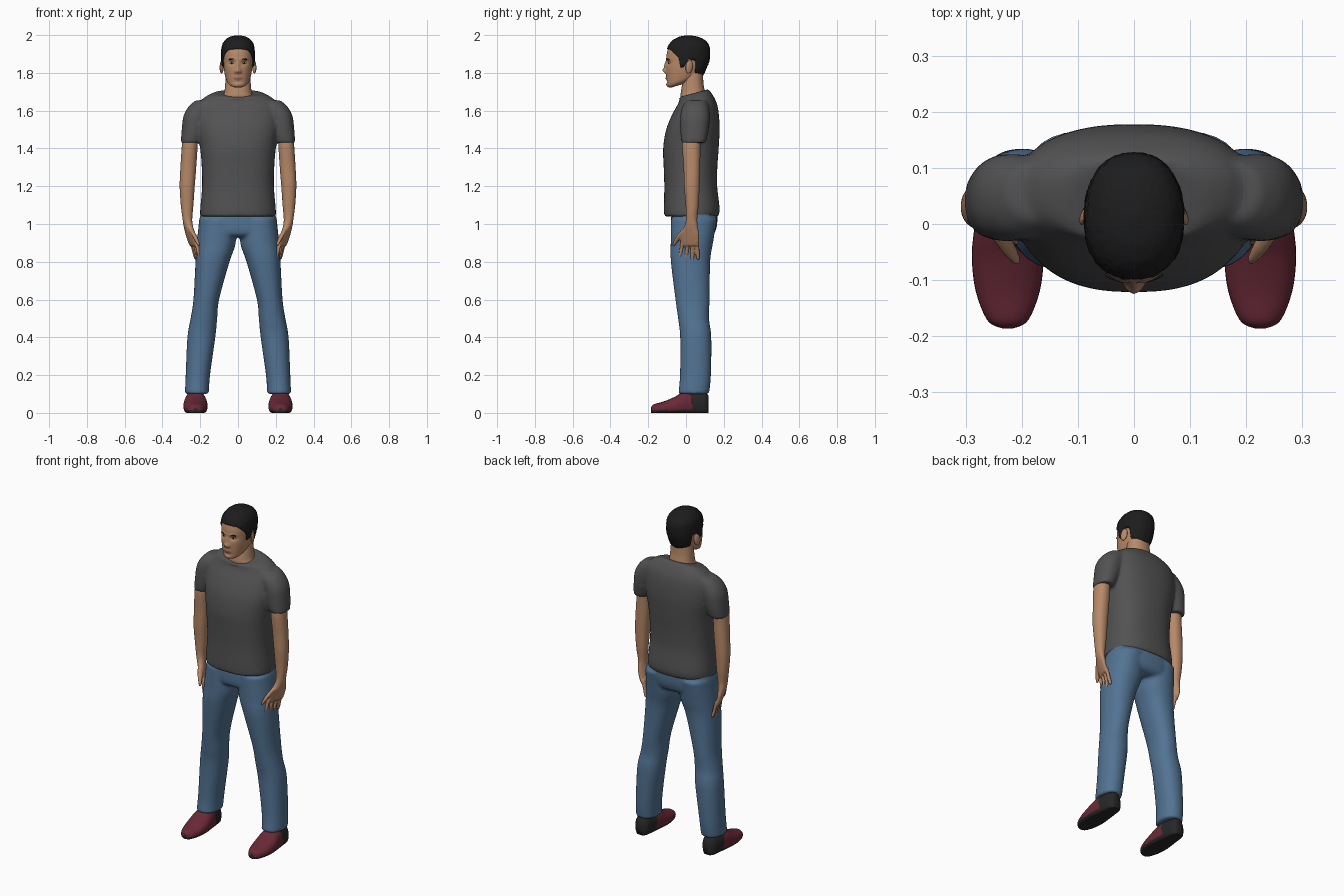
import bpy, bmesh, math, random
from mathutils import Vector

random.seed(4)
if "Cube" in bpy.data.objects:
    bpy.data.objects.remove(bpy.data.objects["Cube"])


def material(name, r, g, b):
    m = bpy.data.materials.new(name)
    m.use_nodes = True
    m.diffuse_color = (r, g, b, 1)
    bsdf = m.node_tree.nodes["Principled BSDF"]
    bsdf.inputs["Base Color"].default_value = (r, g, b, 1)
    bsdf.inputs["Roughness"].default_value = 0.8
    return m


SKIN = material("skin", 0.47, 0.25, 0.14)
LIPS = material("lips", 0.33, 0.14, 0.09)
SHIRT = material("charcoal cotton", 0.085, 0.085, 0.085)
DENIM = material("blue denim", 0.085, 0.17, 0.29)
SHOE = material("burgundy leather", 0.14, 0.022, 0.036)
SOLE = material("dark rubber", 0.02, 0.02, 0.02)
HAIR = material("black hair", 0.012, 0.012, 0.012)
WHITE = material("eye white", 0.55, 0.52, 0.48)


def spline(rows, steps):
    """Catmull-Rom through section rows: z, x0, x1, y0, y1, tilt, shear."""
    rows = [tuple(r) + (0,) * (7 - len(r)) for r in rows]
    out = []
    for i in range(len(rows) - 1):
        a, b, c, d = (rows[min(max(k, 0), len(rows) - 1)] for k in range(i - 1, i + 3))
        for s in range(steps):
            t = s / steps
            out.append([0.5 * (2 * q + (r - p) * t + (2 * p - 5 * q + 4 * r - u) * t * t
                               + (3 * q - p - 3 * r + u) * t ** 3) for p, q, r, u in zip(a, b, c, d)])
    return out + [list(rows[-1])]


def section_point(row, angle, power):
    """Point on a rounded section; angle zero faces the front."""
    z, x0, x1, y0, y1, tilt, shear = row
    s, c = math.sin(angle), -math.cos(angle)
    dx = (x1 - x0) / 2 * math.copysign(abs(s) ** (2 / power), s)
    dy = (y1 - y0) / 2 * math.copysign(abs(c) ** (2 / power), c)
    return Vector(((x0 + x1) / 2 + dx + shear * dy, (y0 + y1) / 2 + dy, z + tilt * dy))


def skin_rings(bm, rings):
    rings = [[bm.verts.new(p) for p in ring] for ring in rings]
    n = len(rings[0])
    for lo, hi in zip(rings, rings[1:]):
        for k in range(n):
            bm.faces.new((lo[k], lo[(k + 1) % n], hi[(k + 1) % n], hi[k]))
    bm.faces.new(rings[0][::-1])
    bm.faces.new(rings[-1])


def loft(bm, rows, side=1, seg=32, power=2.2, steps=5, fit=None):
    rings = []
    for row in spline(rows, steps):
        ring = [section_point(row, 2 * math.pi * k / seg, power) for k in range(seg)]
        ring = [fit(p) if fit else p for p in ring]
        rings.append([Vector((p.x * side, p.y, p.z)) for p in ring])
    skin_rings(bm, rings)


def finish(bm, name, *mats, voxel=0, smooth=4):
    bmesh.ops.recalc_face_normals(bm, faces=bm.faces[:])
    for f in bm.faces:
        f.smooth = True
    me = bpy.data.meshes.new(name)
    bm.to_mesh(me)
    bm.free()
    ob = bpy.data.objects.new(name, me)
    bpy.context.collection.objects.link(ob)
    for m in mats:
        me.materials.append(m)
    if voxel:
        fuse = ob.modifiers.new("Fuse", "REMESH")
        fuse.mode, fuse.voxel_size, fuse.use_smooth_shade = "VOXEL", voxel, True
        relax = ob.modifiers.new("Relax", "SMOOTH")
        relax.factor, relax.iterations = 0.5, smooth
    return ob


def ellipsoid(name, mat, loc, scale, turn=(0, 0, 0)):
    bm = bmesh.new()
    bmesh.ops.create_uvsphere(bm, u_segments=20, v_segments=12, radius=1)
    ob = finish(bm, name, mat)
    ob.location, ob.scale, ob.rotation_euler = loc, scale, turn
    return ob


def centred(rows):
    return [(r[0], -r[1]) + tuple(r[1:]) for r in rows]


# T-shirt: torso and two short sleeves fused together
bm = bmesh.new()
loft(bm, centred([(1.04, .2, -.115, .17), (1.08, .2, -.117, .178), (1.2, .19, -.115, .165),
                  (1.3, .192, -.118, .166), (1.4, .2, -.121, .173), (1.5, .215, -.105, .178),
                  (1.58, .215, -.073, .174), (1.63, .205, -.05, .163, .08),
                  (1.667, .18, -.035, .143, .15), (1.69, .13, -.038, .122, .25),
                  (1.692, .085, -.03, .11, .28)]), seg=48, power=2.4)
for side in (1, -1):
    loft(bm, [(1.43, .203, .303, -.025, .105), (1.5, .17, .298, -.03, .12), (1.57, .15, .289, -.03, .125),
              (1.62, .12, .263, -.02, .12), (1.655, .1, .225, .005, .11)], side)
finish(bm, "t_shirt", SHIRT, voxel=.009)

# Jeans: hips and two legs fused together
bm = bmesh.new()
loft(bm, centred([(1.08, .19, -.075, .165), (1.0, .208, -.08, .165), (.95, .2, -.075, .15),
                  (.93, .15, -.05, .12)]), seg=48, power=2.4)
for side in (1, -1):
    loft(bm, [(1.03, .01, .205, -.08, .165), (.9, .012, .218, -.081, .143), (.8, .045, .225, -.08, .128),
              (.6, .1, .236, -.056, .125), (.5, .11, .251, -.042, .122), (.4, .12, .268, -.031, .134),
              (.2, .148, .277, -.032, .132), (.1, .154, .281, -.041, .122)], side)
finish(bm, "jeans", DENIM, voxel=.009)


# Shoes: sections run from toe to heel, flattened underneath
def lay_flat(p):
    return Vector((p.x, p.z, max(p.y, 0)))


for side, label in ((1, "left"), (-1, "right")):
    bm = bmesh.new()
    shape = [(-.186, .01, .028), (-.172, .036, .045), (-.12, .057, .06), (-.06, .064, .085),
             (-.01, .06, .113), (.05, .052, .12), (.1, .043, .11), (.12, .025, .09)]
    loft(bm, [(y, .225 - w, .225 + w, -.2 * h, h) for y, w, h in shape], side, steps=8, fit=lay_flat)
    for f in bm.faces:
        c = f.calc_center_median()
        f.material_index = int(c.z < .014 or c.y > .045 - .25 * c.z)
    finish(bm, label + "_shoe", SHOE, SOLE)

    # Arm, palm, fingers and thumb
    bm = bmesh.new()
    loft(bm, [(1.5, .215, .285, .0, .09), (1.43, .213, .296, -.02, .078), (1.3, .221, .305, -.013, .075),
              (1.2, .229, .309, -.01, .072), (1.1, .236, .303, -.002, .067), (1.03, .242, .294, .0, .06),
              (.99, .24, .287, -.008, .062, 0, .2), (.95, .232, .272, -.028, .068, 0, .35),
              (.91, .226, .258, -.028, .07, 0, .35), (.885, .222, .248, -.024, .066, 0, .35)], side)
    fingers = [(.222, -.018, .203, -.032, .82), (.232, .008, .206, .0, .797),
               (.24, .034, .213, .033, .795), (.247, .058, .222, .064, .81)]
    for kx, ky, tx, ty, tz in fingers:
        rows = []
        for t, r in ((0, .011), (.5, .01), (.9, .009), (1, .004)):
            x, y, z = kx + (tx - kx) * t, ky + (ty - ky) * t, .91 + (tz - .91) * t
            rows.append((z, x - r, x + r, y - r, y + r))
        loft(bm, rows, side, seg=14)
    loft(bm, [(.97, .236, .26, -.025, .015), (.935, .216, .242, -.052, -.018),
              (.9, .204, .222, -.07, -.047), (.883, .203, .213, -.072, -.06)], side, seg=14)
    finish(bm, label + "_arm", SKIN, voxel=.005, smooth=3)

    # Ear, eye and brow
    ellipsoid(label + "_ear", SKIN, (side * .086, .017, 1.832), (.009, .02, .036), (-.15, 0, side * .4))
    ellipsoid(label + "_eye", WHITE, (side * .033, -.086, 1.853), (.013, .007, .006), (0, 0, side * .3))
    ellipsoid(label + "_iris", HAIR, (side * .032, -.0905, 1.853), (.0055, .004, .0055))
    ellipsoid(label + "_brow", HAIR, (side * .034, -.096, 1.873), (.019, .005, .0035), (0, side * .08, side * .35))

# Neck
bm = bmesh.new()
loft(bm, centred([(1.6, .08, -.01, .11), (1.67, .08, -.028, .105), (1.7, .072, -.027, .1),
                  (1.75, .067, -.02, .092), (1.82, .062, -.02, .09)]))
finish(bm, "neck", SKIN)

# Head: lofted skull with sculpted nose, sockets, brow, lips and chin
HEAD = centred([(1.732, .03, -.08, -.01, .3), (1.752, .055, -.098, .05, .3), (1.78, .067, -.103, .075, .12),
                (1.82, .075, -.106, .095), (1.86, .079, -.103, .11), (1.9, .08, -.102, .115),
                (1.94, .076, -.09, .11), (1.966, .061, -.068, .09), (1.982, .038, -.035, .058),
                (1.988, .01, .0, .02)])
BUMPS = [(0, 1.812, .013, .013, -.016), (0, 1.84, .009, .024, -.01), (.012, 1.806, .007, .008, -.008),
         (.033, 1.853, .016, .011, .01), (.03, 1.873, .025, .008, -.004), (0, 1.772, .02, .008, -.005),
         (0, 1.752, .02, .006, .004), (0, 1.735, .02, .012, -.005)]


def sculpt(p):
    if p.y < -.03:
        p.y += sum(amt * math.exp(-((abs(p.x) - bx) / sx) ** 2 - ((p.z - bz) / sz) ** 2)
                   for bx, bz, sx, sz, amt in BUMPS)
    return p


bm = bmesh.new()
loft(bm, HEAD, seg=112, power=2.25, steps=9, fit=sculpt)
for f in bm.faces:
    c = f.calc_center_median()
    f.material_index = int(c.y < -.08 and (c.x / .025) ** 2 + ((c.z - 1.772) / .008) ** 2 < 1)
finish(bm, "head", SKIN, LIPS)

# Hair: shell grown from a hairline over the skull, lightly tousled
HAIRLINE = [(0, 1.925), (35, 1.92), (55, 1.9), (70, 1.875), (77, 1.825), (86, 1.828), (93, 1.872),
            (112, 1.862), (124, 1.795), (180, 1.772)]
SKULL = spline(HEAD, 9)


def lookup(table, v):
    """Linear interpolation of rows keyed by their first value."""
    for a, b in zip(table, table[1:]):
        if v <= b[0]:
            t = max(0, (v - a[0]) / (b[0] - a[0]))
            return [p + (q - p) * t for p, q in zip(a, b)]
    return list(table[-1])


seg, levels = 96, 24
rings = []
for j in range(levels + 1):
    t = j / levels
    ring = []
    for k in range(seg):
        a = 2 * math.pi * k / seg
        low = lookup(HAIRLINE, abs((math.degrees(a) + 180) % 360 - 180))[1]
        row = lookup(SKULL, low + (1.988 - low) * math.sin(t * math.pi / 2))
        row[5] = 0
        p = section_point(row, a, 2.25)
        thick = -.003 if j == 0 else (.009 - .004 * math.cos(a)) * (1 - t ** 4)
        thick += random.uniform(-.0015, .0015) if 0 < j < levels else 0
        out = Vector((p.x, p.y - (row[3] + row[4]) / 2, 0)).normalized()
        ring.append(p + out * thick + Vector((0, 0, .011 * t)))
    rings.append(ring)
bm = bmesh.new()
skin_rings(bm, rings)
finish(bm, "hair", HAIR)
